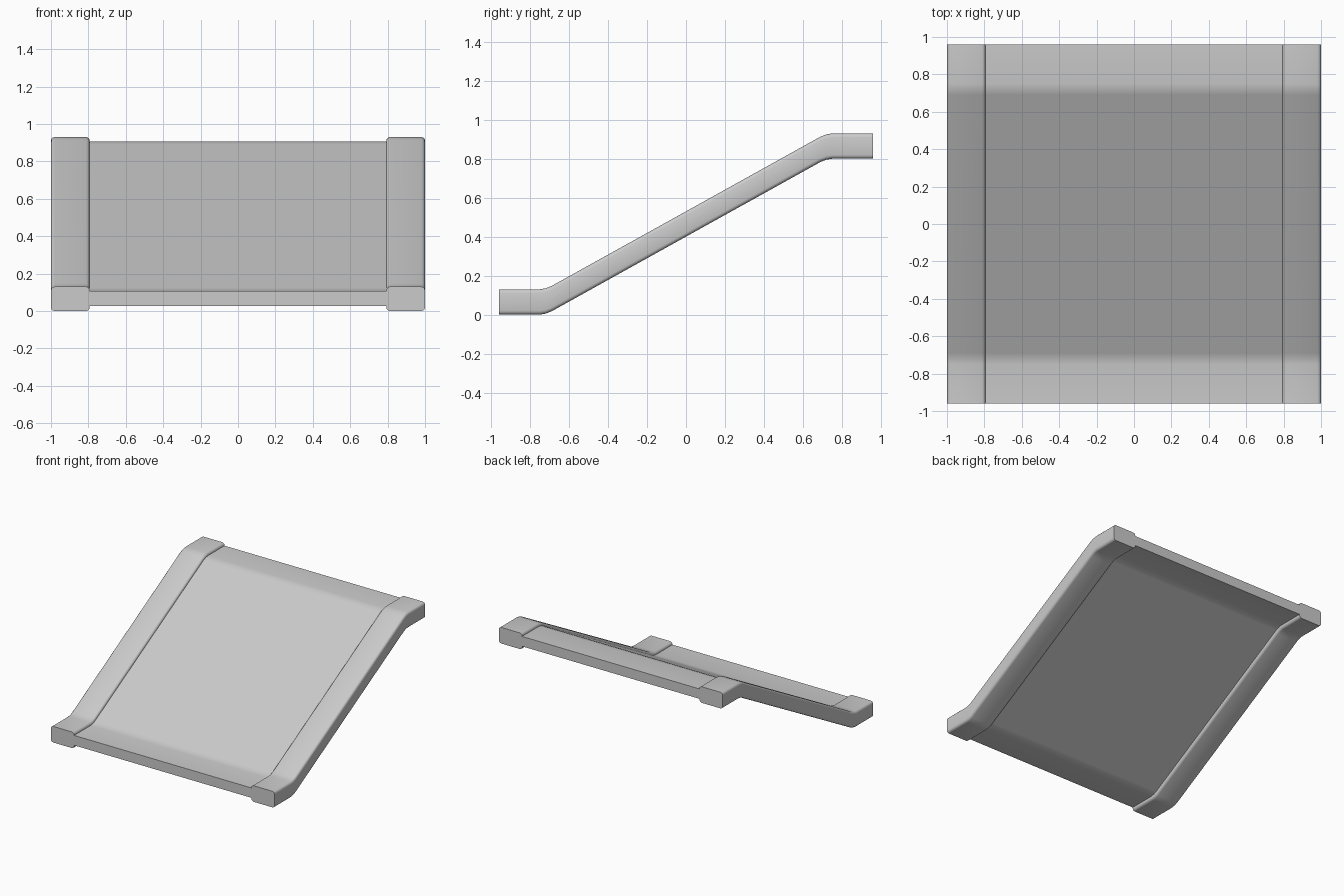
import bpy, bmesh, math

if "Cube" in bpy.data.objects:
    bpy.data.objects.remove(bpy.data.objects["Cube"])

# Side path as (y, rise): flat foot, softened bend, slope, softened bend, flat top
lower = [(-0.96, 0.0), (-0.75, 0.0), (-0.72, 0.005), (-0.69, 0.0167)]
PATH = lower + [(-y, 0.80 - z) for y, z in reversed(lower)]


def rounded_rect(x0, x1, z0, z1, r, seg=3):
    """Closed cross-section with rounded corners."""
    pts = []
    corners = [(x1 - r, z1 - r), (x0 + r, z1 - r), (x0 + r, z0 + r), (x1 - r, z0 + r)]
    for i, (cx, cz) in enumerate(corners):
        for s in range(seg + 1):
            a = math.pi / 2 * (i + s / seg)
            pts.append((cx + r * math.cos(a), cz + r * math.sin(a)))
    return pts


def sweep(name, section, skip=()):
    """Carry a section along the path; skip lists section edges left open."""
    bm = bmesh.new()
    rings = [[bm.verts.new((x, y, z + rise)) for x, z in section] for y, rise in PATH]
    n = len(section)
    for a, b in zip(rings, rings[1:]):
        for i in range(n):
            if i not in skip:
                j = (i + 1) % n
                bm.faces.new((a[i], a[j], b[j], b[i]))
    bm.faces.new(rings[0])
    bm.faces.new(rings[-1][::-1])
    bmesh.ops.recalc_face_normals(bm, faces=bm.faces)
    mesh = bpy.data.meshes.new(name)
    bm.to_mesh(mesh)
    bm.free()
    ob = bpy.data.objects.new(name, mesh)
    bpy.context.collection.objects.link(ob)
    bpy.ops.object.select_all(action='DESELECT')
    ob.select_set(True)
    bpy.context.view_layer.objects.active = ob
    bpy.ops.object.shade_smooth_by_angle(angle=math.radians(40))
    return ob


# Raised side rails
sweep("left_rail", rounded_rect(-1.0, -0.793, 0.0, 0.13, 0.02))
sweep("right_rail", rounded_rect(0.793, 1.0, 0.0, 0.13, 0.02))

# Thinner ramp panel between the rails, open where it meets them
sweep("ramp_panel", [(-0.793, 0.027), (0.793, 0.027), (0.793, 0.107), (-0.793, 0.107)], skip=(1, 3))
